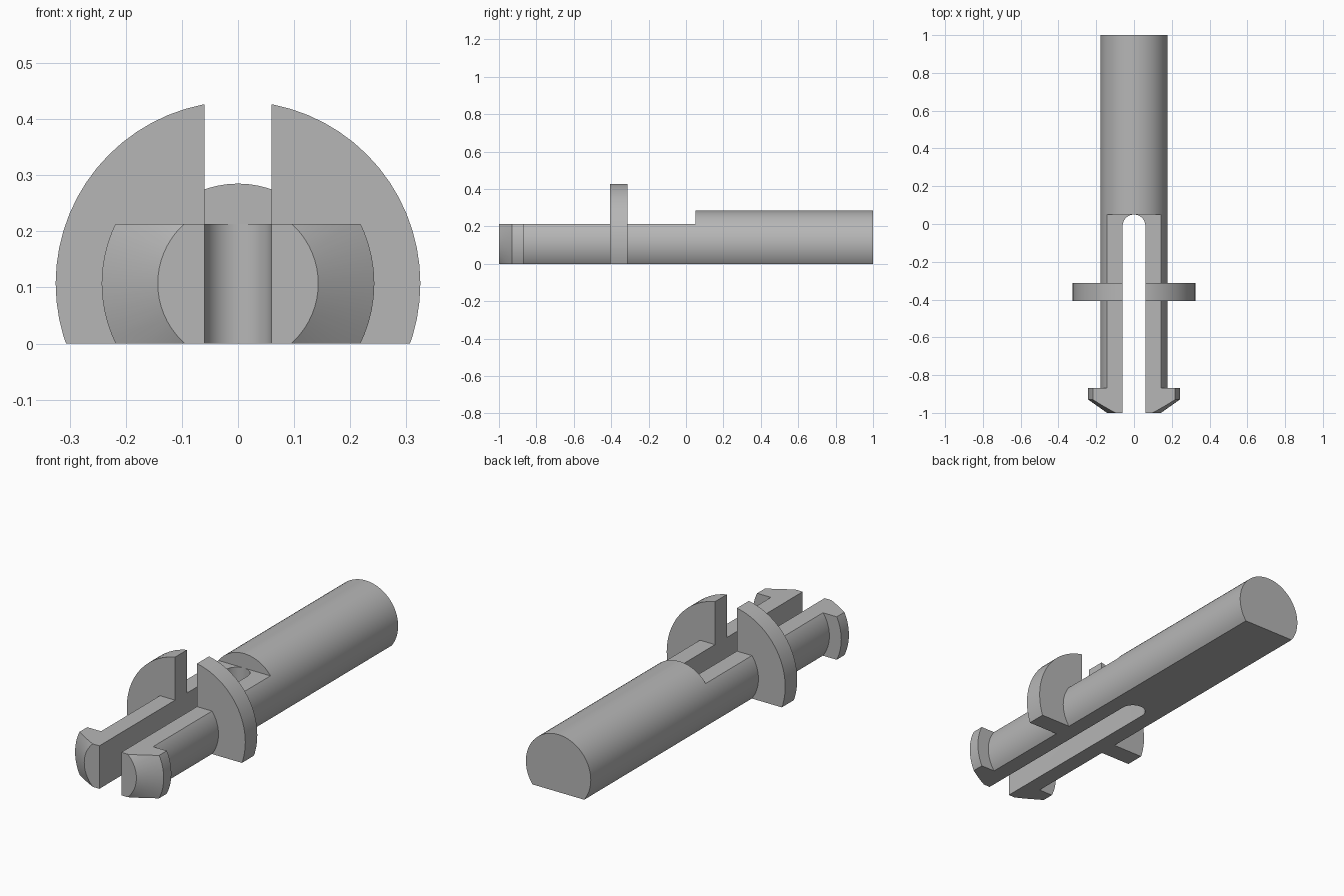
import bpy
import bmesh
from math import cos, sin, pi, radians

if "Cube" in bpy.data.objects:
    bpy.data.objects.remove(bpy.data.objects["Cube"], do_unlink=True)

AXIS_Z = 0.107      # height of the turning axis
SHAFT_R = 0.178
FLAT_Z = 0.213      # top flat of the front prongs
SLOT_R = 0.06
STEP_Y = 0.05       # where the flat and the slot end
FLANGE = (-0.407, -0.313)
SEGMENTS = 64

grey = bpy.data.materials.new("plain_grey")
grey.use_nodes = True
colour = (0.47, 0.47, 0.47, 1)
grey.diffuse_color = colour
grey.node_tree.nodes["Principled BSDF"].inputs["Base Color"].default_value = colour


def make_object(name, bm):
    bmesh.ops.recalc_face_normals(bm, faces=bm.faces)
    mesh = bpy.data.meshes.new(name)
    bm.to_mesh(mesh)
    bm.free()
    mesh.materials.append(grey)
    obj = bpy.data.objects.new(name, mesh)
    bpy.context.collection.objects.link(obj)
    return obj


def lathe(name, profile):
    """Turn (y, radius) pairs around the y axis and cap both ends."""
    bm = bmesh.new()
    rings = []
    for y, r in profile:
        angles = [2 * pi * i / SEGMENTS for i in range(SEGMENTS)]
        rings.append([bm.verts.new((r * cos(a), y, AXIS_Z + r * sin(a))) for a in angles])
    for a, b in zip(rings, rings[1:]):
        for i in range(SEGMENTS):
            j = (i + 1) % SEGMENTS
            bm.faces.new((a[i], a[j], b[j], b[i]))
    bm.faces.new(rings[0])
    bm.faces.new(rings[-1])
    return make_object(name, bm)


def prism(name, outline, z0, z1):
    """Raise an (x, y) outline from z0 to z1."""
    bm = bmesh.new()
    face = bm.faces.new([bm.verts.new((x, y, z0)) for x, y in outline])
    top = bmesh.ops.extrude_face_region(bm, geom=[face])["geom"]
    verts = [v for v in top if isinstance(v, bmesh.types.BMVert)]
    bmesh.ops.translate(bm, verts=verts, vec=(0, 0, z1 - z0))
    return make_object(name, bm)


def block(name, y0, y1, z0, z1):
    return prism(name, [(-1, y0), (1, y0), (1, y1), (-1, y1)], z0, z1)


# Turned blank: barbed tip, shaft and flange
pin = lathe("split_pin", [
    (-1, 0.143), (-0.929, 0.243), (-0.869, 0.243), (-0.869, SHAFT_R),
    (FLANGE[0], SHAFT_R), (FLANGE[0], 0.325), (FLANGE[1], 0.325),
    (FLANGE[1], SHAFT_R), (1, SHAFT_R)])

# Round-ended slot between the prongs
arc = [(SLOT_R * cos(pi * i / 24), STEP_Y - SLOT_R + SLOT_R * sin(pi * i / 24))
       for i in range(25)]
slot_outline = [(-SLOT_R, -1.5), (SLOT_R, -1.5)] + arc

cutters = [
    block("base_cutter", -2, 2, -1, 0),
    block("tip_flat_cutter", -2, FLANGE[0], FLAT_Z, 1),
    block("rear_flat_cutter", FLANGE[1], STEP_Y, FLAT_Z, 1),
    prism("slot_cutter", slot_outline, -0.5, 1.5),
]

# Cut the blank
bpy.ops.object.select_all(action='DESELECT')
bpy.context.view_layer.objects.active = pin
pin.select_set(True)
for cutter in cutters:
    cutter.hide_render = True
    mod = pin.modifiers.new(cutter.name, 'BOOLEAN')
    mod.operation = 'DIFFERENCE'
    mod.solver = 'EXACT'
    mod.object = cutter
    bpy.ops.object.modifier_apply(modifier=mod.name)
for cutter in cutters:
    bpy.data.objects.remove(cutter, do_unlink=True)

bpy.ops.object.shade_smooth_by_angle(angle=radians(25))
